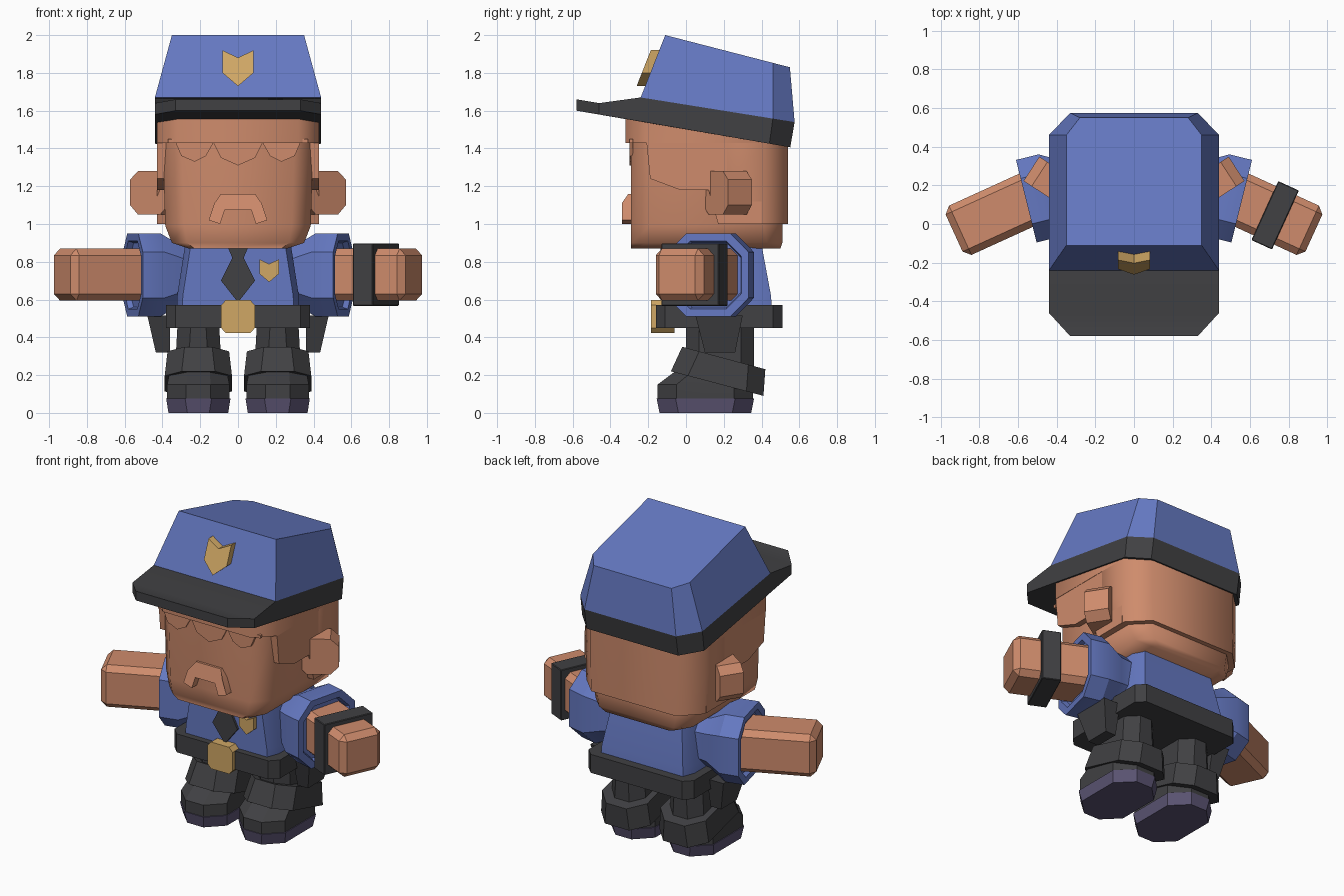
import bpy, bmesh, math
from mathutils import Vector, Matrix

cube = bpy.data.objects.get("Cube")
if cube:
    bpy.data.objects.remove(cube, do_unlink=True)


def material(name, rgb):
    m = bpy.data.materials.new(name)
    m.use_nodes = True
    m.diffuse_color = (*rgb, 1)
    m.node_tree.nodes["Principled BSDF"].inputs["Base Color"].default_value = (*rgb, 1)
    return m


BLUE = material("uniform_blue", (0.13, 0.19, 0.54))
SKIN = material("skin", (0.62, 0.26, 0.15))
BLACK = material("charcoal", (0.052, 0.052, 0.056))
GOLD = material("gold", (0.63, 0.39, 0.13))
PURPLE = material("sole_purple", (0.105, 0.088, 0.17))


def finish(name, bm, mat, angle=30):
    bmesh.ops.recalc_face_normals(bm, faces=bm.faces)
    me = bpy.data.meshes.new(name)
    bm.to_mesh(me)
    bm.free()
    me.materials.append(mat)
    ob = bpy.data.objects.new(name, me)
    bpy.context.collection.objects.link(ob)
    bpy.ops.object.select_all(action="DESELECT")
    ob.select_set(True)
    bpy.context.view_layer.objects.active = ob
    bpy.ops.object.shade_smooth_by_angle(angle=math.radians(angle))
    return ob


def loft(name, rings, mat, angle=30, top_cap=None):
    """Skin a stack of equal-length rings and cap both ends."""
    bm = bmesh.new()
    loops = [[bm.verts.new(p) for p in ring] for ring in rings]
    n = len(loops[0])
    for a, b in zip(loops, loops[1:]):
        for i in range(n):
            j = (i + 1) % n
            bm.faces.new((a[i], a[j], b[j], b[i]))
    bm.faces.new(loops[0][::-1])
    for idx in top_cap or [range(n)]:
        bm.faces.new([loops[-1][i] for i in idx])
    return finish(name, bm, mat, angle)


def octagon(x, hx, y0, y1, c, z, cx=None):
    """Chamfered rectangle; z is a height or a function of y."""
    cx = c if cx is None else cx
    pts = [(hx - cx, y0), (hx, y0 + c), (hx, y1 - c), (hx - cx, y1),
           (cx - hx, y1), (-hx, y1 - c), (-hx, y0 + c), (cx - hx, y0)]
    return [(x + px, py, z(py) if callable(z) else z) for px, py in pts]


def plate(name, outline, back, front, mat):
    """Extrude an (x, z) outline along y; depths are functions of z."""
    return loft(name, [[(x, f(z), z) for x, z in outline] for f in (back, front)], mat)


def mirrored(half):
    """Complete an outline whose right half runs from top to bottom."""
    return half + [(-x, z) for x, z in reversed(half) if abs(x) > 1e-6]


def block(name, size, bevel, matrix, mat):
    bm = bmesh.new()
    bmesh.ops.create_cube(bm, size=1)
    bmesh.ops.scale(bm, vec=size, verts=bm.verts)
    bmesh.ops.bevel(bm, geom=bm.edges[:], offset=bevel, segments=1, affect="EDGES")
    bm.transform(matrix)
    return finish(name, bm, mat)


# Head
loft("head", [octagon(0, 0.26, -0.29, 0.50, 0.03, 0.87),
              octagon(0, 0.35, -0.29, 0.51, 0.08, 0.90),
              octagon(0, 0.385, -0.29, 0.51, 0.10, 0.99),
              octagon(0, 0.40, -0.29, 0.51, 0.10, 1.46)], SKIN, 50)

# Hair: crown slab, back block, side panels and fringe
loft("hair_top", [octagon(0, 0.43, -0.32, 0.54, 0.11, 1.43),
                  octagon(0, 0.43, -0.32, 0.54, 0.11, lambda y: 1.60 - 0.16 * (y + 0.24))], SKIN, 50)
loft("hair_back", [octagon(0, 0.425, 0.17, 0.54, 0.12, 1.0),
                   octagon(0, 0.43, 0.10, 0.54, 0.12, 1.2),
                   octagon(0, 0.43, 0.10, 0.54, 0.12, 1.44)], SKIN, 50)
panel = [(-0.21, 1.44), (-0.19, 1.24), (-0.03, 1.18), (0.12, 1.18), (0.17, 1.0), (0.40, 1.0), (0.40, 1.44)]
for s, side in ((1, "left"), (-1, "right")):
    loft(side + "_hair_panel", [[(s * x, y, z) for y, z in panel] for x in (0.36, 0.428)], SKIN)
teeth = [(0.37, 1.45), (0.37, 1.43), (0.33, 1.43), (0.30, 1.36), (0.23, 1.33), (0.17, 1.36),
         (0.13, 1.43), (0.09, 1.35), (0, 1.31)]
plate("hair_fringe", mirrored(teeth), lambda z: -0.28, lambda z: -0.298, SKIN)

# Moustache
plate("moustache", [(-0.155, 1.02), (-0.125, 1.11), (-0.09, 1.16), (0.09, 1.16), (0.125, 1.11),
                    (0.155, 1.02), (0.095, 1.0), (0.07, 1.075), (-0.07, 1.075), (-0.095, 1.0)],
      lambda z: -0.28, lambda z: -0.34 + max(0, z - 1.11) * 0.7, SKIN)

# Cap band with brim
outline = [(-0.33, -0.58), (0.33, -0.58), (0.44, -0.46), (0.44, -0.24), (0.44, 0.46),
           (0.33, 0.575), (-0.33, 0.575), (-0.44, 0.46), (-0.44, -0.24), (-0.44, -0.46)]


def band_top(y):
    if y < -0.5:
        return 1.66
    return 1.64 if y < -0.4 else 1.67 - 0.16 * (y + 0.24)


loft("cap_band", [[(x, y * (0.96 if y > 0 else 1), 1.60 - 0.168 * (y + 0.58)) for x, y in outline],
                  [(x, y, band_top(y)) for x, y in outline]], BLACK,
     top_cap=[(0, 1, 2, 9), (9, 2, 3, 8), (8, 3, 4, 5, 6, 7)])

# Cap crown
base = outline[3:9]
roof = [(0.35, -0.11), (0.35, 0.46), (0.28, 0.55), (-0.28, 0.55), (-0.35, 0.46), (-0.35, -0.11)]
loft("cap_crown", [[(x, y, band_top(y)) for x, y in base],
                   [(x, y, 2.0 - 0.258 * (y + 0.11)) for x, y in roof]], BLUE)

# Badges
shield = [(0, 0.06), (0.082, 0.10), (0.082, -0.02), (0, -0.09)]


def badge(name, x, z, k, back, front):
    plate(name, [(x + k * px, z + k * pz) for px, pz in shield + [(-a, b) for a, b in shield[2:0:-1]]],
          back, front, GOLD)


badge("cap_badge", 0, 1.82, 1.0, lambda z: -0.22 + 0.394 * (z - 1.67),
      lambda z: -0.285 + 0.394 * (z - 1.67))
badge("chest_badge", 0.165, 0.75, 0.64, lambda z: -0.10, lambda z: -0.15)

# Torso, tie, belt, buckle
loft("shirt", [octagon(0, 0.325, -0.12, 0.455, 0.08, 0.55, 0.03),
               octagon(0, 0.322, -0.12, 0.45, 0.08, 0.62, 0.03),
               octagon(0, 0.28, -0.12, 0.40, 0.08, 0.89, 0.03)], BLUE)
plate("tie", mirrored([(0.055, 0.88), (0.03, 0.82), (0.09, 0.70), (0, 0.585)]),
      lambda z: -0.11, lambda z: -0.135, BLACK)
loft("belt", [octagon(0, 0.38, -0.16, 0.51, 0.05, z) for z in (0.45, 0.57)], BLACK)
plate("buckle", mirrored([(0.065, 0.597), (0.09, 0.57), (0.09, 0.45), (0.065, 0.423)]),
      lambda z: -0.06, lambda z: -0.185, GOLD)

# Paired parts
for s, side in ((1, "left"), (-1, "right")):
    # Ear: octagonal disc swept back
    a = math.radians(33)
    along, out = Vector((s * math.cos(a), math.sin(a), 0)), Vector((-s * math.sin(a), math.cos(a), 0))
    disc = [(0.07, 0.115), (0.12, 0.07), (0.12, -0.065), (0.07, -0.115)]
    disc += [(-u, v) for u, v in reversed(disc)]
    mid = Vector((s * 0.43, 0.22, 1.165))
    loft(side + "_ear", [[mid + along * u + out * w + Vector((0, 0, v)) for u, v in disc]
                         for w in (-0.075, 0.075)], SKIN)

    # Sleeve: tapered shoulder, wide cuff, recessed opening
    t = math.radians(14)
    across = Vector((s * math.sin(t), math.cos(t), 0))
    rings = []
    for x, y, r in ((0.25, 0.18, 0.15), (0.33, 0.17, 0.16), (0.44, 0.147, 0.22),
                    (0.557, 0.118, 0.22), (0.557, 0.118, 0.18), (0.53, 0.125, 0.17)):
        c = Vector((s * x, y, 0.73))
        rings.append([c + across * (r * u) + Vector((0, 0, r * v)) for u, v, _ in octagon(0, 1, -1, 1, 0.45, 0)])
    loft(side + "_sleeve", rings, BLUE)

    # Forearm and hand
    turn = Matrix.Rotation(math.radians(-24.5 * s), 4, "Z")
    block(side + "_arm", (0.54, 0.28, 0.275), 0.035,
          Matrix.Translation((s * 0.685, 0.065, 0.732)) @ turn, SKIN)
    if s > 0:
        block("wristband", (0.117, 0.335, 0.33), 0.004,
              Matrix.Translation((0.73, 0.045, 0.732)) @ turn, BLACK)

    # Hip pouch
    loft(side + "_hip_pouch", [[(s * x, y, z) for x, y in ((0.36, y0), (x1, y0), (x1, y1), (0.36, y1))]
                               for x1, y0, y1, z in ((0.435, 0.10, 0.26, 0.32), (0.48, 0.05, 0.30, 0.515))], BLACK)

    # Leg, slanted boot cuff, shoe and sole
    x = s * 0.21
    loft(side + "_leg", [octagon(x, 0.125, 0.0, 0.36, 0.07, 0.2),
                         octagon(x, 0.11, 0.0, 0.36, 0.07, 0.47)], BLACK)
    loft(side + "_boot_cuff", [octagon(x, 0.178, -0.08, 0.41, 0.09, lambda y: 0.22 - 0.265 * (y + 0.08)),
                               octagon(x, 0.163, -0.02, 0.42, 0.09, lambda y: 0.35 - 0.27 * (y + 0.02))], BLACK)
    loft(side + "_shoe", [octagon(x, 0.165, -0.15, 0.355, 0.10, 0.07),
                          octagon(x, 0.165, -0.15, 0.355, 0.10, 0.15),
                          octagon(x, 0.15, -0.05, 0.33, 0.09, 0.225)], BLACK)
    loft(side + "_sole", [octagon(x, 0.158, -0.14, 0.345, 0.10, 0.0),
                          octagon(x, 0.17, -0.155, 0.36, 0.10, 0.075)], PURPLE)
